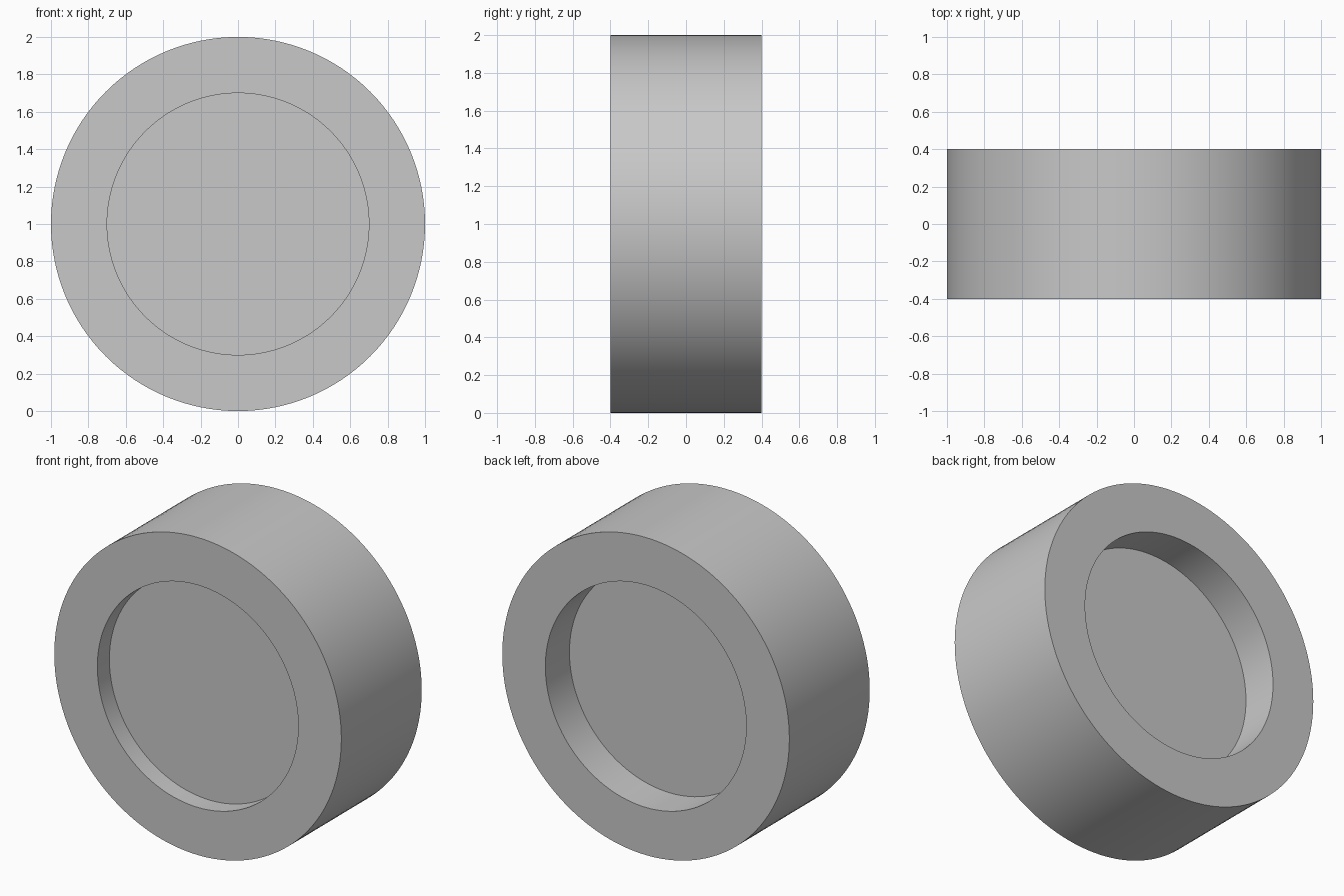
import bpy, bmesh, math
from mathutils import Matrix, Vector

cube = bpy.data.objects.get("Cube")
if cube:
    bpy.data.objects.remove(cube, do_unlink=True)

RADIUS, BORE, HALF_WIDTH = 1.0, 0.7, 0.4
FRONT_DEPTH, BACK_DEPTH = 0.12, 0.24
SEGMENTS = 128

grey = bpy.data.materials.new("light_grey")
grey.use_nodes = True
colour = (0.58, 0.58, 0.58, 1)
grey.diffuse_color = colour
grey.node_tree.nodes["Principled BSDF"].inputs["Base Color"].default_value = colour

# Solid drum lying along y
bm = bmesh.new()
bmesh.ops.create_cone(bm, cap_ends=True, segments=SEGMENTS, radius1=RADIUS,
                      radius2=RADIUS, depth=2 * HALF_WIDTH,
                      matrix=Matrix.Rotation(math.pi / 2, 4, "X"))

# Round recess in each end: inset the cap, then sink its floor
caps = [f for f in bm.faces if len(f.verts) > 4]
for cap in caps:
    front = cap.calc_center_median().y < 0
    depth = FRONT_DEPTH if front else BACK_DEPTH
    inward = Vector((0, depth if front else -depth, 0))
    for scale, shift in ((BORE / RADIUS, Vector()), (1, inward)):
        bmesh.ops.inset_region(bm, faces=[cap], thickness=0.0001)
        for v in cap.verts:
            y = -HALF_WIDTH if front else HALF_WIDTH
            direction = Vector((v.co.x, 0, v.co.z)).normalized()
            v.co = direction * BORE + Vector((0, y, 0)) + shift

bmesh.ops.recalc_face_normals(bm, faces=bm.faces[:])
mesh = bpy.data.meshes.new("recessed_wheel")
bm.to_mesh(mesh)
bm.free()
mesh.materials.append(grey)

wheel = bpy.data.objects.new("recessed_wheel", mesh)
wheel.location.z = RADIUS
bpy.context.collection.objects.link(wheel)

# Smooth round walls, crisp rims
bpy.ops.object.select_all(action="DESELECT")
wheel.select_set(True)
bpy.context.view_layer.objects.active = wheel
bpy.ops.object.shade_smooth_by_angle(angle=math.radians(30))
